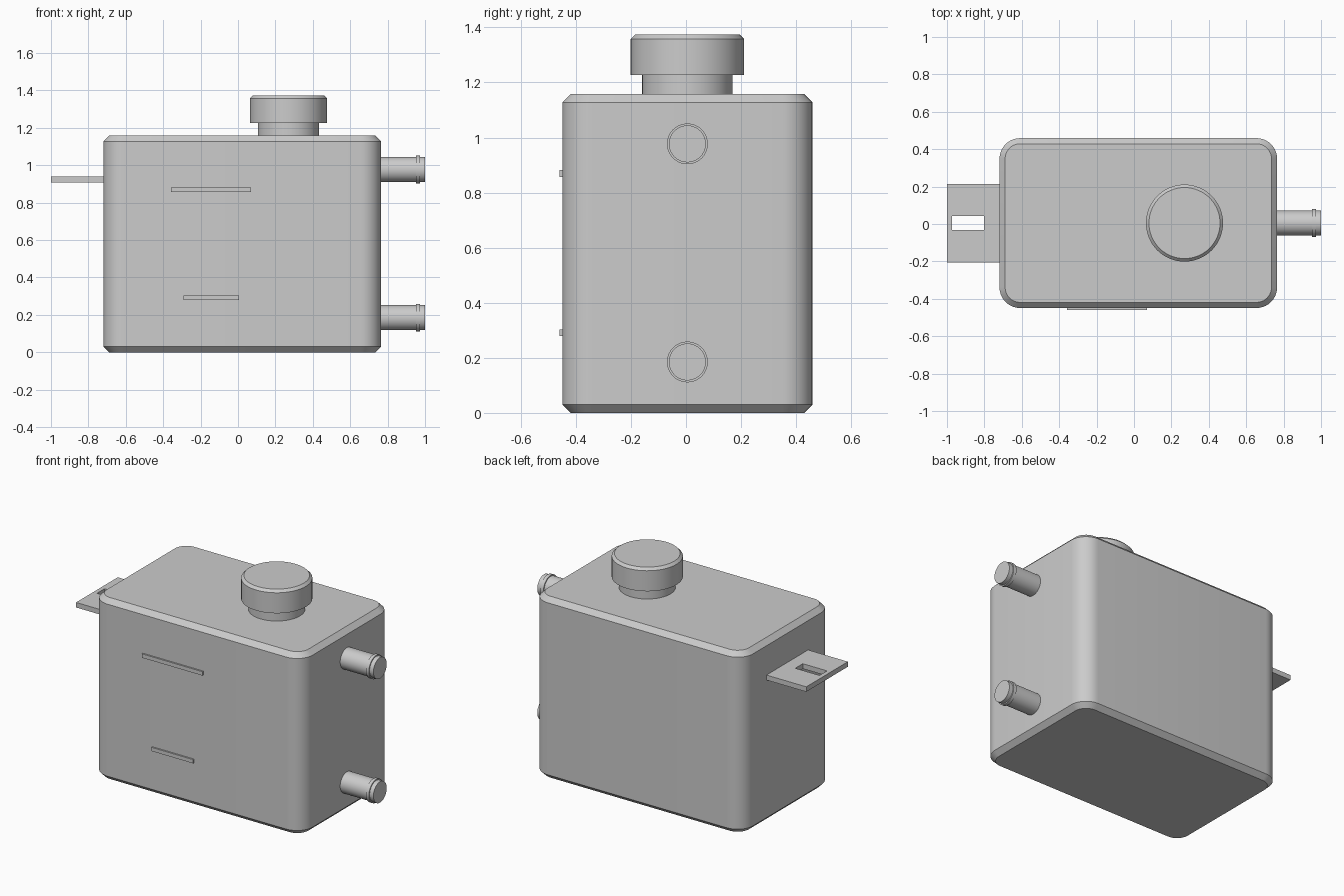
import bpy, bmesh
from math import cos, sin, pi, radians
from mathutils import Vector, Matrix

if "Cube" in bpy.data.objects:
    bpy.data.objects.remove(bpy.data.objects["Cube"], do_unlink=True)

# Single plain grey finish
GREY = (0.6, 0.6, 0.6, 1.0)
grey = bpy.data.materials.new("plain_grey")
grey.use_nodes = True
grey.diffuse_color = GREY
grey.node_tree.nodes["Principled BSDF"].inputs["Base Color"].default_value = GREY

MID_Y = 0.005


def finish(name, bm, smooth=True):
    bmesh.ops.recalc_face_normals(bm, faces=bm.faces)
    mesh = bpy.data.meshes.new(name)
    bm.to_mesh(mesh)
    bm.free()
    mesh.materials.append(grey)
    obj = bpy.data.objects.new(name, mesh)
    bpy.context.collection.objects.link(obj)
    if smooth:
        bpy.ops.object.select_all(action="DESELECT")
        obj.select_set(True)
        bpy.context.view_layer.objects.active = obj
        bpy.ops.object.shade_smooth_by_angle(angle=radians(30))
    return obj


def loft(name, outlines, matrix):
    """Skin a stack of equal-length outlines and cap both ends."""
    bm = bmesh.new()
    rings = [[bm.verts.new(matrix @ Vector(p)) for p in o] for o in outlines]
    count = len(rings[0])
    for a, b in zip(rings, rings[1:]):
        for i in range(count):
            j = (i + 1) % count
            bm.faces.new((a[i], a[j], b[j], b[i]))
    bm.faces.new(rings[0])
    bm.faces.new(rings[-1])
    return finish(name, bm)


def circle(r, h, n=64):
    return [(r * cos(2 * pi * i / n), r * sin(2 * pi * i / n), h) for i in range(n)]


def rounded_rect(hx, hy, r, z, n=10):
    pts = []
    for k, (sx, sy) in enumerate([(1, 1), (-1, 1), (-1, -1), (1, -1)]):
        for i in range(n + 1):
            a = (k + i / n) * pi / 2
            pts.append((sx * (hx - r) + r * cos(a), sy * (hy - r) + r * sin(a), z))
    return pts


def box(name, lo, hi):
    bm = bmesh.new()
    bmesh.ops.create_cube(bm, size=1)
    lo, hi = Vector(lo), Vector(hi)
    for v in bm.verts:
        v.co = Vector(l + (c + 0.5) * (h - l) for l, h, c in zip(lo, hi, v.co))
    return finish(name, bm, smooth=False)


# Tank body with rounded corners and chamfered top and bottom rims
HX, HY, TOP, CH, R = 0.742, 0.454, 1.158, 0.03, 0.11
loft("tank_body", [
    rounded_rect(HX - CH, HY - CH, R - CH, 0),
    rounded_rect(HX, HY, R, CH),
    rounded_rect(HX, HY, R, TOP - CH),
    rounded_rect(HX - CH, HY - CH, R - CH, TOP),
], Matrix.Translation((0.023, MID_Y, 0)))

# Filler neck and chamfered cap
filler = Matrix.Translation((0.27, MID_Y, 0))
loft("filler_neck", [circle(0.164, TOP - 0.01), circle(0.164, 1.23)], filler)
loft("filler_cap", [circle(0.206, 1.227), circle(0.206, 1.358),
                    circle(0.19, 1.374)], filler)

# Two hose ports with a raised bead near the closed end
for label, z in (("upper", 0.977), ("lower", 0.185)):
    axis = Matrix.Translation((0, MID_Y, z)) @ Matrix.Rotation(pi / 2, 4, "Y")
    profile = [(0.067, 0.755), (0.067, 0.952), (0.074, 0.952),
               (0.074, 0.973), (0.067, 0.973), (0.067, 1.0)]
    loft(label + "_hose_port", [circle(r, h) for r, h in profile], axis)

# Slotted mounting bracket: a flat frame extruded upward
bm = bmesh.new()
outer = [(-1, -0.205), (-0.715, -0.205), (-0.715, 0.215), (-1, 0.215)]
slot = [(-0.973, -0.033), (-0.802, -0.033), (-0.802, 0.043), (-0.973, 0.043)]
loops = [[bm.verts.new((x, y, 0.909)) for x, y in pts] for pts in (outer, slot)]
for i in range(4):
    j = (i + 1) % 4
    bm.faces.new((loops[0][i], loops[0][j], loops[1][j], loops[1][i]))
raised = bmesh.ops.extrude_face_region(bm, geom=bm.faces[:])["geom"]
bmesh.ops.translate(bm, vec=(0, 0, 0.032),
                    verts=[g for g in raised if isinstance(g, bmesh.types.BMVert)])
# The extrusion keeps the lower faces, closing the plate
bm.faces.ensure_lookup_table()
finish("mounting_bracket", bm, smooth=False)

# Raised level marks on the front
box("upper_level_mark", (-0.358, -0.459, 0.857), (0.07, -0.44, 0.882))
box("lower_level_mark", (-0.291, -0.459, 0.279), (0.005, -0.44, 0.303))
